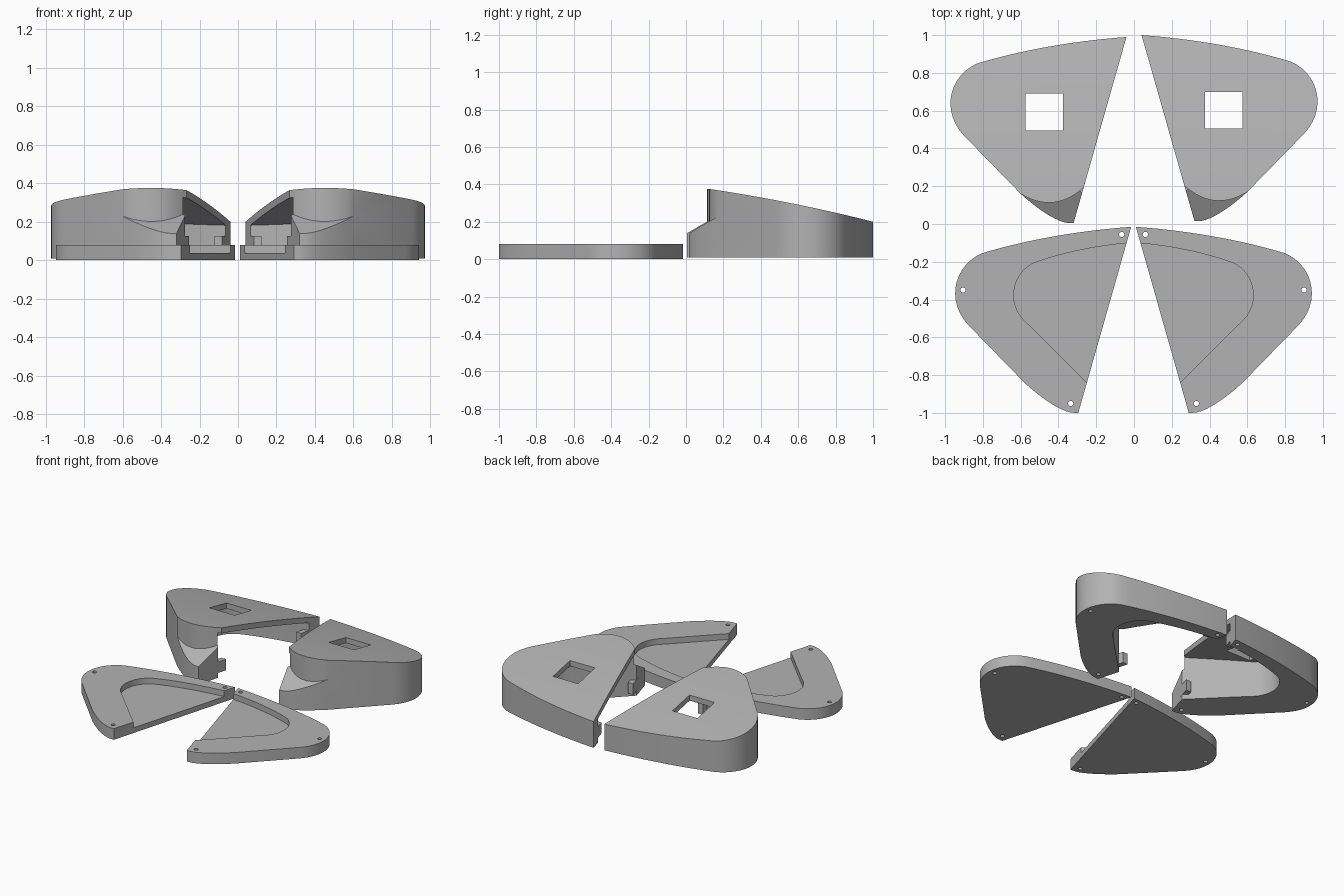
import bpy, bmesh, math
from mathutils import Matrix, Vector

if "Cube" in bpy.data.objects:
    bpy.data.objects.remove(bpy.data.objects["Cube"], do_unlink=True)

grey = bpy.data.materials.new("light grey plastic")
grey.use_nodes = True
colour = (0.45, 0.45, 0.45, 1)
grey.diffuse_color = colour
grey.node_tree.nodes["Principled BSDF"].inputs["Base Color"].default_value = colour


def curve(a, b, c, d, n=14):
    """Points along a cubic curve, without the last one."""
    a, b, c, d = map(Vector, (a, b, c, d))
    return [a * (1 - t) ** 3 + b * 3 * t * (1 - t) ** 2 + c * 3 * t * t * (1 - t) + d * t ** 3
            for t in (i / n for i in range(n))]


def prism(points, low, high, side=False):
    """Extrude an xy outline upwards, or a yz profile sideways along x."""
    bm = bmesh.new()
    place = (lambda p, h: (h, p[0], p[1])) if side else (lambda p, h: (p[0], p[1], h))
    face = bm.faces.new([bm.verts.new(place(p, low)) for p in points])
    moved = bmesh.ops.extrude_face_region(bm, geom=[face])["geom"]
    shift = Vector((high - low, 0, 0) if side else (0, 0, high - low))
    bmesh.ops.translate(bm, vec=shift, verts=[v for v in moved if isinstance(v, bmesh.types.BMVert)])
    bmesh.ops.recalc_face_normals(bm, faces=bm.faces)
    mesh = bpy.data.meshes.new("part")
    bm.to_mesh(mesh)
    bm.free()
    obj = bpy.data.objects.new("part", mesh)
    bpy.context.collection.objects.link(obj)
    return obj


def combine(obj, other, operation):
    """Apply a boolean and throw the tool away."""
    mod = obj.modifiers.new("shape", "BOOLEAN")
    mod.operation, mod.object, mod.solver = operation, other, "EXACT"
    bpy.context.view_layer.update()
    deps = bpy.context.evaluated_depsgraph_get()
    mesh = bpy.data.meshes.new_from_object(obj.evaluated_get(deps))
    obj.modifiers.clear()
    obj.data = mesh
    bpy.data.objects.remove(other, do_unlink=True)


def block(x0, x1, y0, y1, z0, z1):
    return prism([(x0, y0), (x1, y0), (x1, y1), (x0, y1)], z0, z1)


def drill(obj, low, high):
    """Three screw holes near the corners."""
    for x, y in ((0.09, 0.96), (0.93, 0.665), (0.36, 0.065)):
        ring = [(x + 0.014 * math.cos(a), y + 0.014 * math.sin(a))
                for a in (i * math.tau / 16 for i in range(16))]
        combine(obj, prism(ring, low, high), "DIFFERENCE")


def roof(y):
    return 0.2 + 0.2 * (1 - y) + 0.06 * (1 - y) * (y - 0.12)


def under_roof(drop):
    """Solid reaching from far below up to the curved roof."""
    ys = [-0.2 + 0.1 * i for i in range(14)]
    return prism([(-0.2, -1)] + [(y, roof(y) - drop) for y in ys] + [(1.1, -1)], -1, 2, True)


def cut_x(y):
    return 0.04 + 0.284 * (1 - y)


# Shared outlines of the wing and its hollow
outline = (curve((0.04, 1), (0.31, 0.98), (0.58, 0.935), (0.83, 0.86))
           + curve((0.83, 0.86), (0.99, 0.79), (1.03, 0.58), (0.87, 0.45))
           + curve((0.6, 0.17), (0.5, 0.08), (0.4, 0.015), (0.34, 0.015)) + [(0.32, 0.015)])
hollow = ([(-0.1, 0.93)] + curve((0.05, 0.915), (0.22, 0.9), (0.4, 0.865), (0.55, 0.81))
          + curve((0.55, 0.81), (0.66, 0.77), (0.72, 0.59), (0.58, 0.48)) + [(0.58, 0.48), (0.18, 0.08), (-0.1, 0.08)])


def make_shell():
    shell = prism(outline, 0.01, 0.6)
    combine(shell, under_roof(0), "INTERSECT")
    # Lowered sloping toe in front of a rounded wall
    toe = prism([(0.1, 0.31)] + curve((0.27, 0.2), (0.36, 0.12), (0.47, 0.09), (0.6, 0.17))
                + [(0.6, 0.17), (0.65, 0.2), (0.65, -0.2), (0.1, -0.2)], -0.2, 0.8)
    ramp = prism([(-0.3, -0.044), (0.4, 0.362), (0.4, 1), (-0.3, 1)], -1, 2, True)
    combine(toe, ramp, "INTERSECT")
    combine(shell, toe, "DIFFERENCE")
    # Inner cavity, open below and along the cut side
    cavity = prism(hollow, -0.1, 0.6)
    combine(cavity, under_roof(0.04), "INTERSECT")
    combine(shell, cavity, "DIFFERENCE")
    # Square opening in the roof
    combine(shell, block(0.375, 0.575, 0.505, 0.7, 0.1, 0.6), "DIFFERENCE")
    drill(shell, -0.05, 0.09)
    # Joining tabs at both ends of the cut side
    for y0, y1 in ((0.15, 0.24), (0.85, 0.93)):
        tab = prism([(cut_x(y0), y0), (cut_x(y0) + 0.04, y0), (cut_x(y1) + 0.04, y1), (cut_x(y1), y1)],
                    0.045, 0.125)
        combine(shell, tab, "UNION")
    return shell


def make_base():
    base = prism(outline, 0, 0.08)
    combine(base, prism(hollow, 0.038, 0.3), "DIFFERENCE")
    drill(base, -0.1, 0.2)
    return base


def finish(obj, name, matrix):
    obj.name = obj.data.name = name
    obj.data.transform(matrix)
    if matrix.determinant() < 0:
        obj.data.flip_normals()
    obj.data.materials.clear()
    obj.data.materials.append(grey)
    bpy.ops.object.select_all(action="DESELECT")
    obj.select_set(True)
    bpy.context.view_layer.objects.active = obj
    bpy.ops.object.shade_smooth_by_angle(angle=math.radians(30))


# Left and right pairs
mirror = Matrix.Diagonal((-1, 1, 1, 1))
for make, part, left_move, right_move in (
        (make_shell, "shell", (0, 0, 0), (0, -0.01, 0)),
        (make_base, "base_plate", (-0.03, -1.015, 0), (0.025, -1.015, 0))):
    left = make()
    right = left.copy()
    right.data = left.data.copy()
    bpy.context.collection.objects.link(right)
    finish(left, "left_" + part, Matrix.Translation(left_move))
    finish(right, "right_" + part, Matrix.Translation(right_move) @ mirror)
